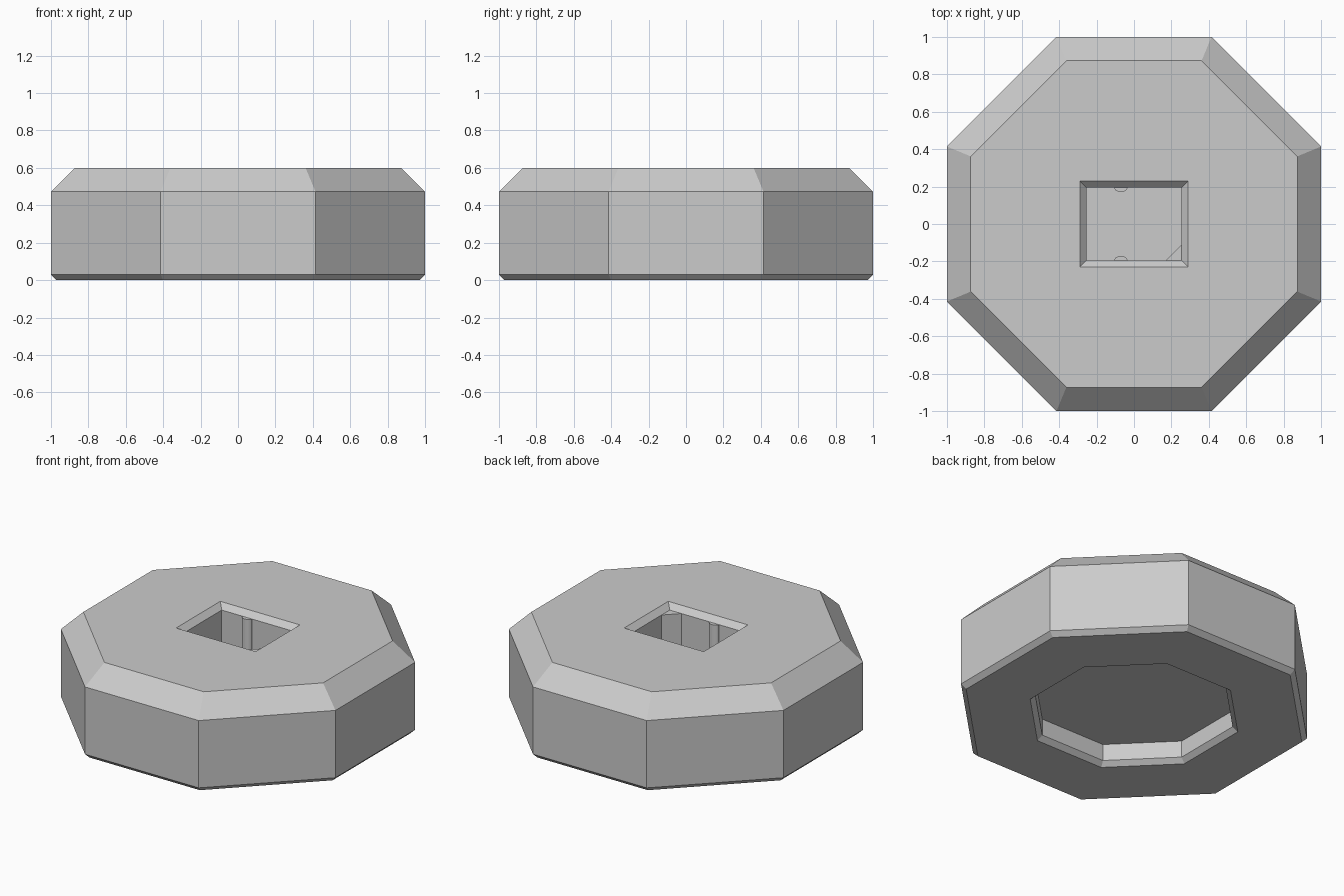
import bpy, bmesh, math

cube = bpy.data.objects.get("Cube")
if cube:
    bpy.data.objects.remove(cube, do_unlink=True)

grey = bpy.data.materials.new("light_grey")
grey.use_nodes = True
colour = (0.6, 0.6, 0.6, 1)
grey.diffuse_color = colour
grey.node_tree.nodes["Principled BSDF"].inputs["Base Color"].default_value = colour

HEIGHT = 0.6
FLOOR = 0.2              # pocket floor height
LIP = 0.035              # pocket edge chamfer
PX, PY = 0.255, 0.195    # pocket half sizes


def octagon(apothem):
    r = apothem / math.cos(math.pi / 8)
    return [(r * math.cos((i + 0.5) * math.pi / 4),
             r * math.sin((i + 0.5) * math.pi / 4)) for i in range(8)]


def rectangle(x, y):
    return [(x, y), (-x, y), (-x, -y), (x, -y)]


def loft(bm, sections):
    """Skin a stack of (outline, z) sections and return the vertex rings."""
    rings = [[bm.verts.new((x, y, z)) for x, y in outline]
             for outline, z in sections]
    for a, b in zip(rings, rings[1:]):
        for i in range(len(a)):
            j = (i + 1) % len(a)
            bm.faces.new((a[i], a[j], b[j], b[i]))
    return rings


def finish(bm, name):
    bmesh.ops.recalc_face_normals(bm, faces=bm.faces)
    mesh = bpy.data.meshes.new(name)
    bm.to_mesh(mesh)
    bm.free()
    mesh.materials.append(grey)
    obj = bpy.data.objects.new(name, mesh)
    bpy.context.collection.objects.link(obj)
    return obj


def prism(name, outline, top):
    bm = bmesh.new()
    rings = loft(bm, [(outline, FLOOR), (outline, top)])
    for ring in rings:
        bm.faces.new(ring)
    return finish(bm, name)


# Chamfered octagonal body, from the underside recess out and up to the top
bm = bmesh.new()
shell = loft(bm, [(octagon(a), z) for a, z in (
    (0.57, 0.14), (0.57, 0.03), (0.6, 0), (0.97, 0),
    (1, 0.03), (1, 0.473), (0.873, HEIGHT))])
bm.faces.new(shell[0])

# Rectangular pocket with a chamfered lip
pocket = loft(bm, [(rectangle(PX + LIP, PY + LIP), HEIGHT),
                   (rectangle(PX, PY), HEIGHT - LIP),
                   (rectangle(PX, PY), FLOOR)])
bm.faces.new(pocket[-1])

# Top face around the pocket
rims = [bm.edges.get((ring[i - 1], ring[i]))
        for ring in (shell[-1], pocket[0]) for i in range(len(ring))]
bmesh.ops.triangle_fill(bm, edges=rims, use_beauty=True, normal=(0, 0, 1))
finish(bm, "octagonal_body")

# Rounded grip ribs on the two long pocket walls
for name, side in (("back_rib", 1), ("front_rib", -1)):
    arc = [(-0.07 + 0.035 * math.cos(math.pi * i / 10),
            side * (PY - 0.024 * math.sin(math.pi * i / 10)))
           for i in range(11)]
    prism(name, arc, HEIGHT - LIP)

# Triangular key in one pocket corner
prism("corner_key", [(PX, -PY), (PX, -PY + 0.085), (PX - 0.085, -PY)],
      HEIGHT - LIP)
